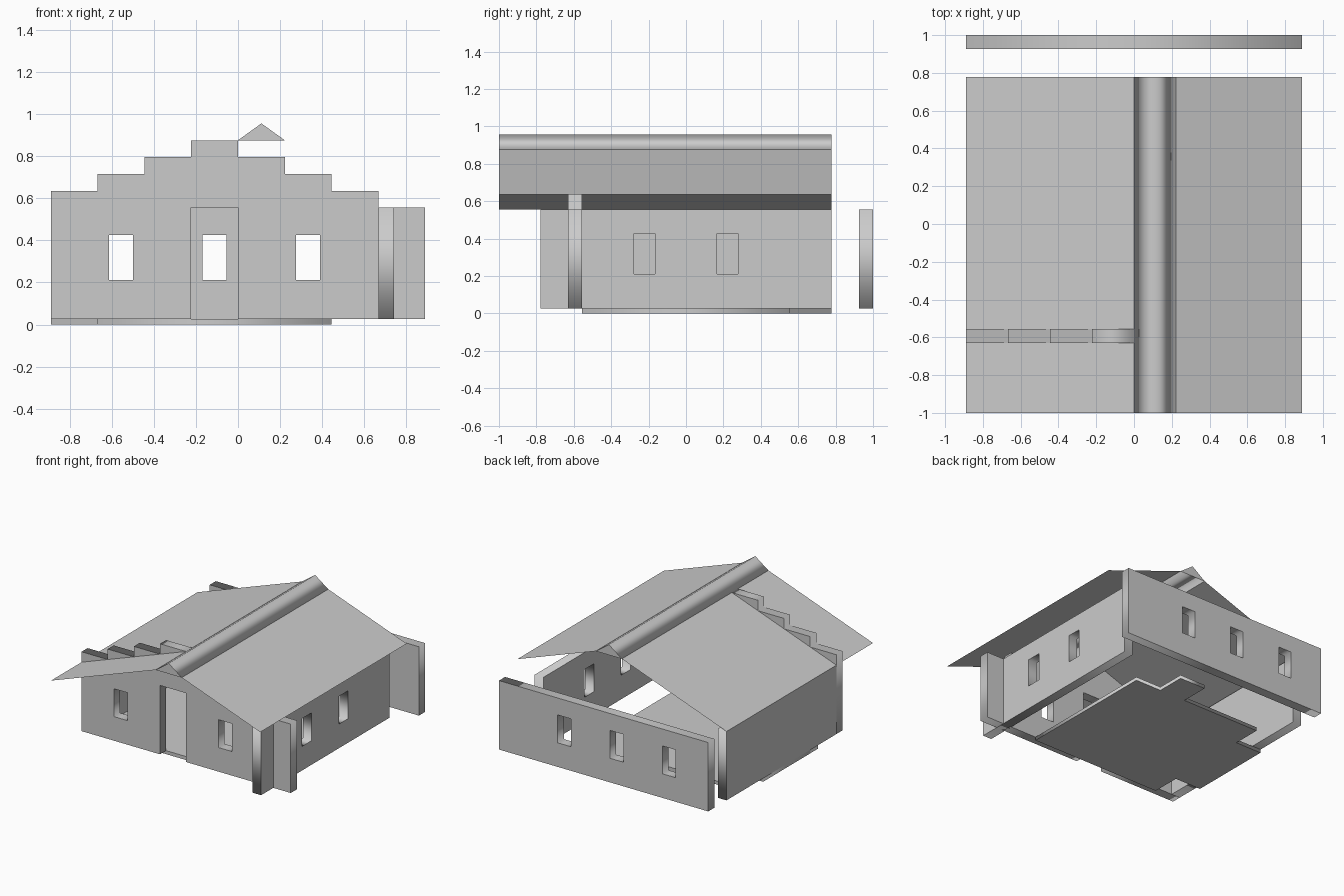
import bpy
from math import pi

if "Cube" in bpy.data.objects:
    bpy.data.objects.remove(bpy.data.objects["Cube"])

U = 2 / 9            # plan module
T = U / 3            # wall thickness
BASE, TOP, STEP = 0.027, 0.556, 0.08
FRONT, SIDE, FLAT = (pi / 2, 0, 0), (pi / 2, 0, pi / 2), (0, 0, 0)


def slab(name, outline, depth, loc, rot, holes=()):
    """Extrude a flat outline, with holes, symmetrically about loc."""
    cu = bpy.data.curves.new(name, 'CURVE')
    cu.dimensions, cu.fill_mode, cu.extrude = '2D', 'BOTH', depth / 2
    for loop in (outline, *holes):
        sp = cu.splines.new('POLY')
        sp.points.add(len(loop) - 1)
        for p, (x, y) in zip(sp.points, loop):
            p.co = (x, y, 0, 1)
        sp.use_cyclic_u = True
    ob = bpy.data.objects.new(name, cu)
    bpy.context.collection.objects.link(ob)
    ob.location, ob.rotation_euler = loc, rot
    bpy.ops.object.select_all(action='DESELECT')
    ob.select_set(True)
    bpy.context.view_layer.objects.active = ob
    bpy.ops.object.convert(target='MESH')
    return bpy.context.object


def rect(x0, x1, z0, z1):
    return [(x0, z0), (x1, z0), (x1, z1), (x0, z1)]


def window(c):
    return rect(c - 0.057, c + 0.057, 0.212, 0.426)


# Floor plate with notched edges
half = [(4, 1.5), (3, 1.5), (3, 2.5)]
floor = [(-x * U, -y * U) for x, y in half] + [(2 * U, -2.5 * U), (2 * U, 2.5 * U),
         (U, 2.5 * U), (U, 3.5 * U), (0, 3.5 * U), (0, 2.5 * U)]
floor += [(-x * U, y * U) for x, y in reversed(half)]
slab("floor", floor, BASE, (0, 0, BASE / 2), FLAT)

# Stepped front wall with doorway
front = [(-4 * U, BASE), (-U, BASE), (-U, TOP), (0, TOP), (0, BASE), (4 * U, BASE)]
for i, level in reversed(list(enumerate((1, 2, 3, 4, 3, 2, 1, 0)))):
    z = TOP + level * STEP
    front += [((i - 3) * U, z), ((i - 4) * U, z)]
slab("front_wall", front, T, (0, -2.5 * U - T / 2, 0), FRONT,
     [window(-2.5 * U), window(1.5 * U)])

# Detached back wall
slab("back_wall", rect(-4 * U, 4 * U, BASE, TOP), T, (0, 1 - T / 2, 0), FRONT,
     [window(c * U) for c in (-2.5, -0.5, 1.5)])

# Side walls
slab("right_wall", rect(-3.5 * U, 3.5 * U, BASE, TOP), T, (3 * U + T / 2, 0, 0), SIDE,
     [window(-U), window(U)])
slab("left_wall", rect(-2.5 * U, 3.5 * U, BASE, TOP), T, (-4 * U + T / 2, 0, 0), SIDE)

# Thin roof slopes
Y0, Y1 = -1, 3.5 * U
RIDGE = TOP + 4 * STEP


def roof(name, a, b):
    me = bpy.data.meshes.new(name)
    me.from_pydata([(a[0], Y0, a[1]), (b[0], Y0, b[1]), (b[0], Y1, b[1]), (a[0], Y1, a[1])],
                   [], [(0, 1, 2, 3)])
    bpy.context.collection.objects.link(bpy.data.objects.new(name, me))


roof("roof_left", (-4 * U, TOP), (0, RIDGE))
roof("roof_right", (U, RIDGE), (4 * U, TOP + STEP))

# Ridge cap prism
slab("ridge_cap", [(0, RIDGE), (U, RIDGE), (U / 2, RIDGE + STEP)], Y1 - Y0,
     (0, (Y0 + Y1) / 2, 0), FRONT)
